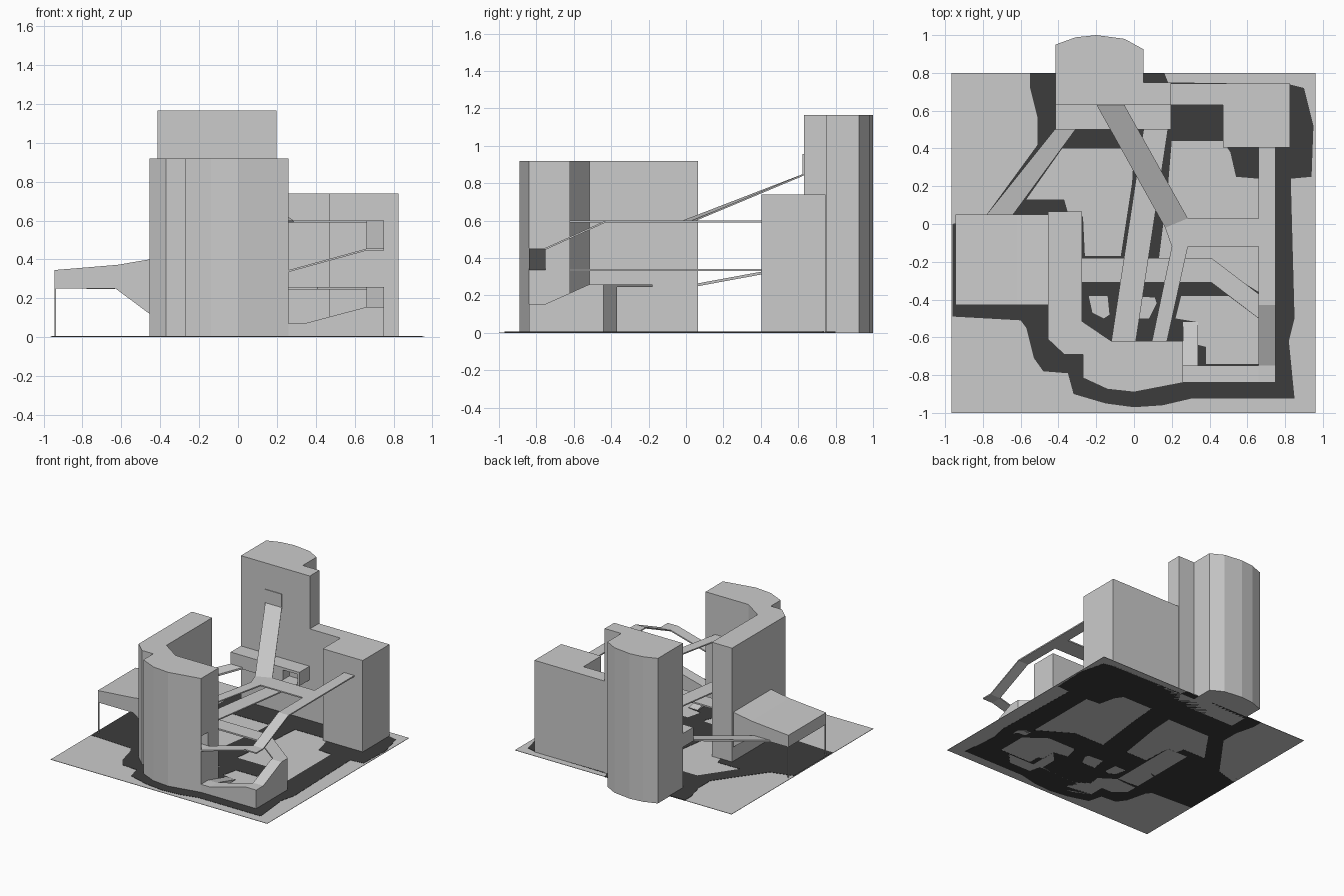
import bpy, bmesh


def material(name, v):
    m = bpy.data.materials.new(name)
    m.diffuse_color = (v, v, v, 1)
    return m


GREY = material("light grey", 0.6)
DARK = material("dark asphalt", 0.045)


def finish(name, bm, mat=GREY):
    bmesh.ops.remove_doubles(bm, verts=bm.verts, dist=0.0005)
    bmesh.ops.recalc_face_normals(bm, faces=bm.faces)
    me = bpy.data.meshes.new(name)
    bm.to_mesh(me)
    bm.free()
    me.materials.append(mat)
    ob = bpy.data.objects.new(name, me)
    bpy.context.collection.objects.link(ob)
    return ob


def prism(name, pts, a, b, axis="z", mat=GREY):
    """Extrude an outline from a to b: (x, y) along z or (x, z) along y."""
    bm = bmesh.new()
    place = (lambda p, h: (p[0], p[1], h)) if axis == "z" else (lambda p, h: (p[0], h, p[1]))
    lo = [bm.verts.new(place(p, a)) for p in pts]
    hi = [bm.verts.new(place(p, b)) for p in pts]
    bm.faces.new(lo)
    bm.faces.new(hi)
    for i in range(len(pts)):
        j = (i + 1) % len(pts)
        bm.faces.new((lo[i], lo[j], hi[j], hi[i]))
    return finish(name, bm, mat)


def box(name, x0, x1, y0, y1, z0, z1, mat=GREY):
    return prism(name, [(x0, y0), (x1, y0), (x1, y1), (x0, y1)], z0, z1, mat=mat)


def ribbon(name, stations, thick=0.01, solid=False):
    """Walkway through stations (left xy, right xy, top z); solid ones reach the ground."""
    bm = bmesh.new()
    rings = []
    for l, r, z in stations:
        b = 0 if solid else z - thick
        rings.append([bm.verts.new(c) for c in ((*l, z), (*r, z), (*r, b), (*l, b))])
    for p, q in zip(rings, rings[1:]):
        for i in range(4):
            j = (i + 1) % 4
            bm.faces.new((p[i], p[j], q[j], q[i]))
    bm.faces.new(rings[0])
    bm.faces.new(rings[-1])
    bmesh.ops.dissolve_degenerate(bm, dist=0.0005, edges=bm.edges)
    return finish(name, bm)


def cut(target, cutter):
    mod = target.modifiers.new("opening", "BOOLEAN")
    mod.operation = "DIFFERENCE"
    mod.object = cutter
    cutter.hide_render = True
    cutter.hide_viewport = True


# ground sheet and dark paving with light islands left open
box("ground", -0.965, 0.96, -1, 0.8, 0.001, 0.004)
outer = [(-0.55, 0.8), (-0.55, 0.72), (-0.51, 0.56), (-0.51, 0.42), (-0.78, 0.05), (-0.96, 0),
         (-0.96, -0.49), (-0.6, -0.51), (-0.57, -0.55), (-0.53, -0.71), (-0.48, -0.78),
         (-0.35, -0.79), (-0.32, -0.9), (-0.15, -0.95), (0, -0.97), (0.15, -0.96), (0.3, -0.925),
         (0.85, -0.925), (0.82, -0.62), (0.85, -0.5), (0.83, 0.24), (0.94, 0.25), (0.95, 0.52),
         (0.9, 0.72), (0.82, 0.74), (0.18, 0.75), (0.16, 0.8)]
islands = [
    [(-0.57, 0.13), (-0.37, 0.13), (-0.35, 0.06), (-0.27, 0.04), (-0.26, -0.17), (-0.07, -0.17),
     (-0.01, 0.22), (0, 0.4), (-0.38, 0.4)],
    [(0.2, 0.44), (0.47, 0.44), (0.51, 0.38), (0.54, 0.25), (0.66, 0.24), (0.66, -0.36),
     (0.4, -0.2), (0.13, -0.2), (0.18, 0.2)],
    [(0.25, -0.38), (0.5, -0.38), (0.66, -0.5), (0.66, -0.74), (0.38, -0.74), (0.38, -0.65),
     (0.34, -0.64), (0.34, -0.52), (0.22, -0.5)],
    [(-0.24, -0.38), (-0.14, -0.38), (-0.13, -0.48), (-0.16, -0.5), (-0.22, -0.47)],
    [(-0.02, -0.38), (0.11, -0.39), (0.12, -0.42), (0.08, -0.5), (-0.04, -0.5)],
]
cu = bpy.data.curves.new("paving_outline", "CURVE")
cu.dimensions = "2D"
cu.fill_mode = "BOTH"
cu.extrude = 0.003
for loop in [outer] + islands:
    sp = cu.splines.new("POLY")
    sp.points.add(len(loop) - 1)
    for pt, (x, y) in zip(sp.points, loop):
        pt.co = (x, y, 0, 1)
    sp.use_cyclic_u = True
tmp = bpy.data.objects.new("paving_outline", cu)
bpy.context.collection.objects.link(tmp)
bpy.context.view_layer.update()
me = bpy.data.meshes.new_from_object(tmp.evaluated_get(bpy.context.evaluated_depsgraph_get()))
bpy.data.objects.remove(tmp)
me.materials.clear()
me.materials.append(DARK)
paving = bpy.data.objects.new("paving", me)
paving.location.z = 0.003
bpy.context.collection.objects.link(paving)

# front building with curved front and a doorway in its right end
front = prism("front_building", [
    (0.26, -0.62), (0.26, -0.84), (0.13, -0.865), (0, -0.89), (-0.14, -0.875), (-0.27, -0.815),
    (-0.27, -0.69), (-0.37, -0.69), (-0.455, -0.61), (-0.455, 0.065), (-0.275, 0.065),
    (-0.275, -0.515), (-0.12, -0.62)], 0, 0.92)
cut(front, prism("doorway_cutter", [(0.27, -0.832), (0.27, -0.75), (0.12, -0.75), (0.245, -0.832)],
                 0.345, 0.455))

# left wing on two posts
prism("left_wing", [(-0.945, 0.345), (-0.62, 0.372), (-0.455, 0.4), (-0.455, 0.12),
                    (-0.63, 0.25), (-0.945, 0.25)], -0.43, 0.05, axis="y")
for y in (-0.425, 0.045):
    box("wing_post", -0.945, -0.935, y - 0.005, y + 0.005, 0, 0.25)

# tall rear tower with a curved back, and its upper door
prism("rear_tower", [(-0.415, 0.63), (0.197, 0.63), (0.197, 0.75), (0.05, 0.75), (0.05, 0.925),
                     (-0.05, 0.98), (-0.2, 1), (-0.31, 0.988), (-0.415, 0.95)], 0, 1.165)
box("tower_door", -0.197, -0.05, 0.624, 0.631, 0.845, 0.955)

# corridor along the tower foot, open where the lower bridge meets it
corridor = box("tower_corridor", -0.415, 0.195, 0.5, 0.63, 0.33, 0.44)
cut(corridor, box("corridor_cutter", 0.05, 0.18, 0.45, 0.58, 0.342, 0.42))

# right building
prism("right_building", [(0.197, 0.63), (0.47, 0.63), (0.47, 0.405), (0.825, 0.405),
                         (0.825, 0.745), (0.197, 0.745)], 0, 0.74)

# upper walkways
ribbon("tower_ramp", [((-0.197, 0.628), (-0.05, 0.628), 0.85), ((0.165, -0.02), (0.285, 0.03), 0.6)])
prism("upper_deck", [(0.165, -0.02), (0.285, 0.03), (0.66, 0.03), (0.66, -0.12), (0.285, -0.12),
                     (0.175, -0.62), (0.095, -0.62), (0.2, -0.12)], 0.59, 0.6)
ribbon("upper_ramp", [
    ((0.26, -0.75), (0.26, -0.84), 0.345), ((0.66, -0.75), (0.66, -0.84), 0.455),
    ((0.66, -0.75), (0.75, -0.84), 0.455), ((0.66, -0.75), (0.75, -0.75), 0.455),
    ((0.66, -0.43), (0.75, -0.43), 0.6), ((0.66, 0.405), (0.75, 0.405), 0.6)])

# middle bridges
ribbon("lower_bridge", [((-0.12, -0.62), (0.01, -0.62), 0.342), ((0.05, 0.5), (0.18, 0.5), 0.342)])
ribbon("wing_bridge", [((-0.78, 0.05), (-0.64, 0.05), 0.262), ((-0.42, 0.5), (-0.31, 0.5), 0.345)],
       0.015)

# lower ramp on a solid wall, with the deck crossing to the front building
ribbon("lower_ramp", [
    ((0.26, -0.75), (0.26, -0.84), 0.07), ((0.34, -0.75), (0.34, -0.84), 0.07),
    ((0.66, -0.75), (0.66, -0.84), 0.155), ((0.66, -0.75), (0.75, -0.84), 0.155),
    ((0.66, -0.75), (0.75, -0.75), 0.155), ((0.66, -0.52), (0.75, -0.52), 0.258),
    ((0.66, -0.37), (0.75, -0.44), 0.258)], solid=True)
ribbon("lower_deck", [((0.66, -0.37), (0.66, -0.5), 0.258), ((0.41, -0.18), (0.41, -0.31), 0.258),
                      ((-0.276, -0.18), (-0.276, -0.31), 0.258)], 0.012)
ribbon("ground_ramp", [((0.26, -0.75), (0.34, -0.75), 0.07), ((0.26, -0.52), (0.34, -0.52), 0.008)],
       solid=True)
